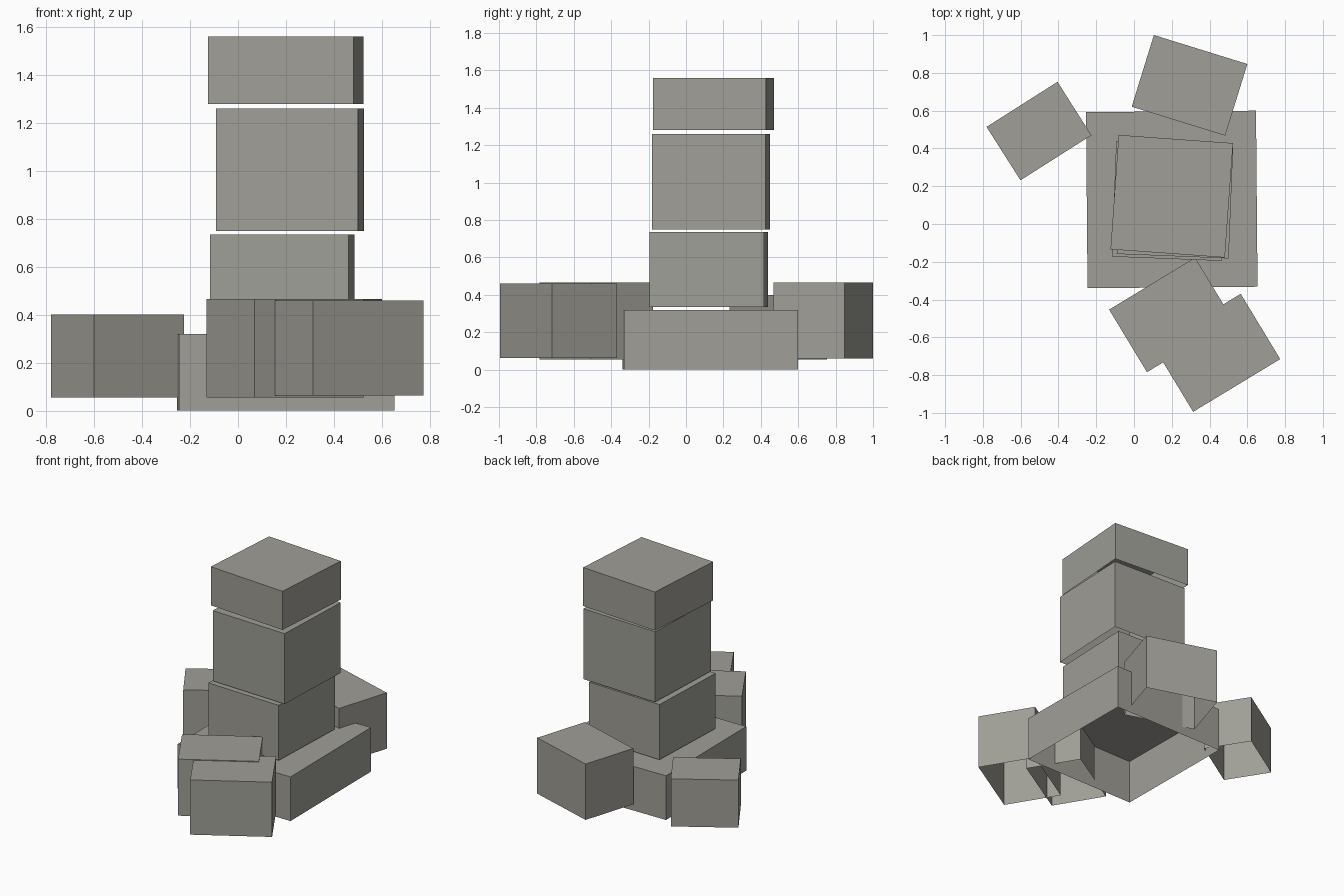
import bpy, bmesh
from math import radians
from mathutils import Matrix

cube = bpy.data.objects.get("Cube")
if cube:
    bpy.data.objects.remove(cube, do_unlink=True)

# Single stone colour
stone = bpy.data.materials.new("warm grey stone")
stone.use_nodes = True
color = (0.35, 0.345, 0.31, 1.0)
stone.diffuse_color = color
stone.node_tree.nodes["Principled BSDF"].inputs["Base Color"].default_value = color


def open_block(name, center, size, z_range, turn):
    """Box shell with no underside, turned about the vertical axis."""
    low, high = z_range
    bm = bmesh.new()
    bmesh.ops.create_cube(bm, size=1)
    underside = [f for f in bm.faces if f.normal.z < -0.5]
    bmesh.ops.delete(bm, geom=underside, context='FACES_ONLY')
    place = (Matrix.Translation((*center, (low + high) / 2))
             @ Matrix.Rotation(radians(turn), 4, 'Z')
             @ Matrix.Diagonal((*size, high - low, 1)))
    bm.transform(place)
    mesh = bpy.data.meshes.new(name)
    bm.to_mesh(mesh)
    bm.free()
    mesh.materials.append(stone)
    obj = bpy.data.objects.new(name, mesh)
    bpy.context.collection.objects.link(obj)


# Base and the stacked tower
open_block("base_block", (0.20, 0.13), (0.90, 0.932), (0, 0.32), 0.5)
open_block("tower_lower_block", (0.184, 0.122), (0.58, 0.612), (0.335, 0.735), -2.2)
open_block("tower_middle_block", (0.217, 0.134), (0.593, 0.609), (0.75, 1.26), -2.3)
open_block("tower_top_block", (0.20, 0.147), (0.607, 0.607), (1.28, 1.56), -4.1)

# Loose blocks around the base
open_block("back_loose_block", (0.294, 0.734), (0.518, 0.397), (0.06, 0.465), -17.2)
open_block("right_loose_block", (-0.503, 0.492), (0.445, 0.335), (0.055, 0.40), 32.4)
open_block("front_inner_loose_block", (0.196, -0.481), (0.532, 0.387), (0.055, 0.465), 31.2)
open_block("front_outer_loose_block", (0.439, -0.682), (0.539, 0.404), (0.063, 0.46), 31.2)
